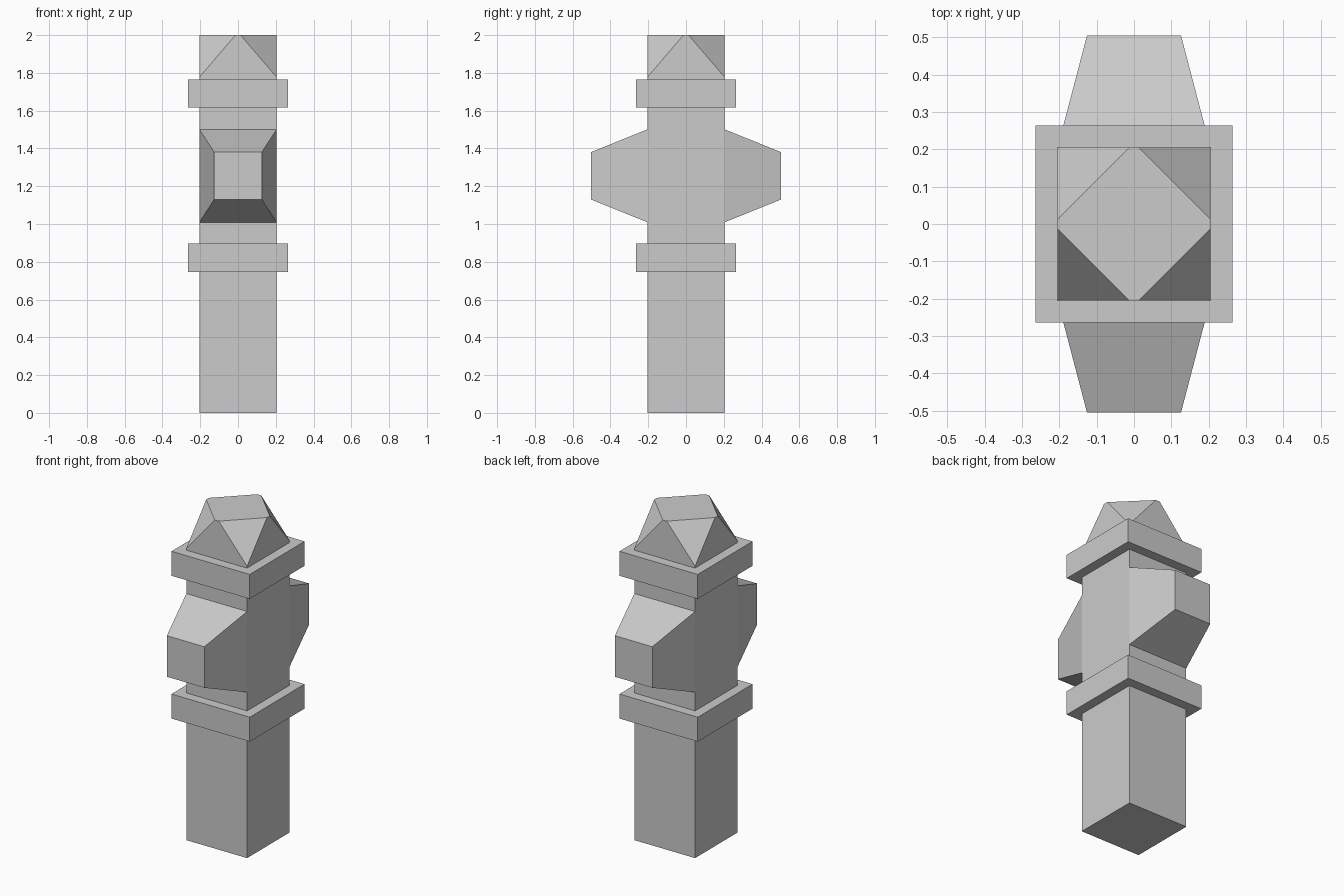
import bpy, bmesh

if "Cube" in bpy.data.objects:
    bpy.data.objects.remove(bpy.data.objects["Cube"])

H = 0.2045      # half width of the post
BAND = 0.2635   # half width of the bands


def hull(name, points):
    """Flat-faced convex solid around a set of points."""
    bm = bmesh.new()
    for p in points:
        bm.verts.new(p)
    bmesh.ops.convex_hull(bm, input=bm.verts[:])
    bmesh.ops.dissolve_limit(bm, angle_limit=0.01, verts=bm.verts[:], edges=bm.edges[:])
    bmesh.ops.recalc_face_normals(bm, faces=bm.faces[:])
    mesh = bpy.data.meshes.new(name)
    bm.to_mesh(mesh)
    bm.free()
    obj = bpy.data.objects.new(name, mesh)
    bpy.context.collection.objects.link(obj)
    return obj


signs = [(a, b) for a in (-1, 1) for b in (-1, 1)]

# Post: square shaft whose four top corners are sliced off
g = 0.0135
post = [(a * H, b * H, z) for a, b in signs for z in (0, 1.777)]
post += [(a * g, b * H, 2) for a, b in signs]
post += [(a * H, b * g, 2) for a, b in signs]
hull("post", post)

# Bands around the post
for name, z0, z1 in (("lower_band", 0.747, 0.896), ("upper_band", 1.616, 1.765)):
    hull(name, [(a * BAND, b * BAND, z) for a, b in signs for z in (z0, z1)])

# Tapered blocks projecting from the front and back
for name, side in (("front_block", -1), ("back_block", 1)):
    base = [(a * H, side * H, 1.255 + b * 0.246) for a, b in signs]
    tip = [(a * 0.126, side * 0.504, 1.255 + b * 0.125) for a, b in signs]
    hull(name, base + tip)
